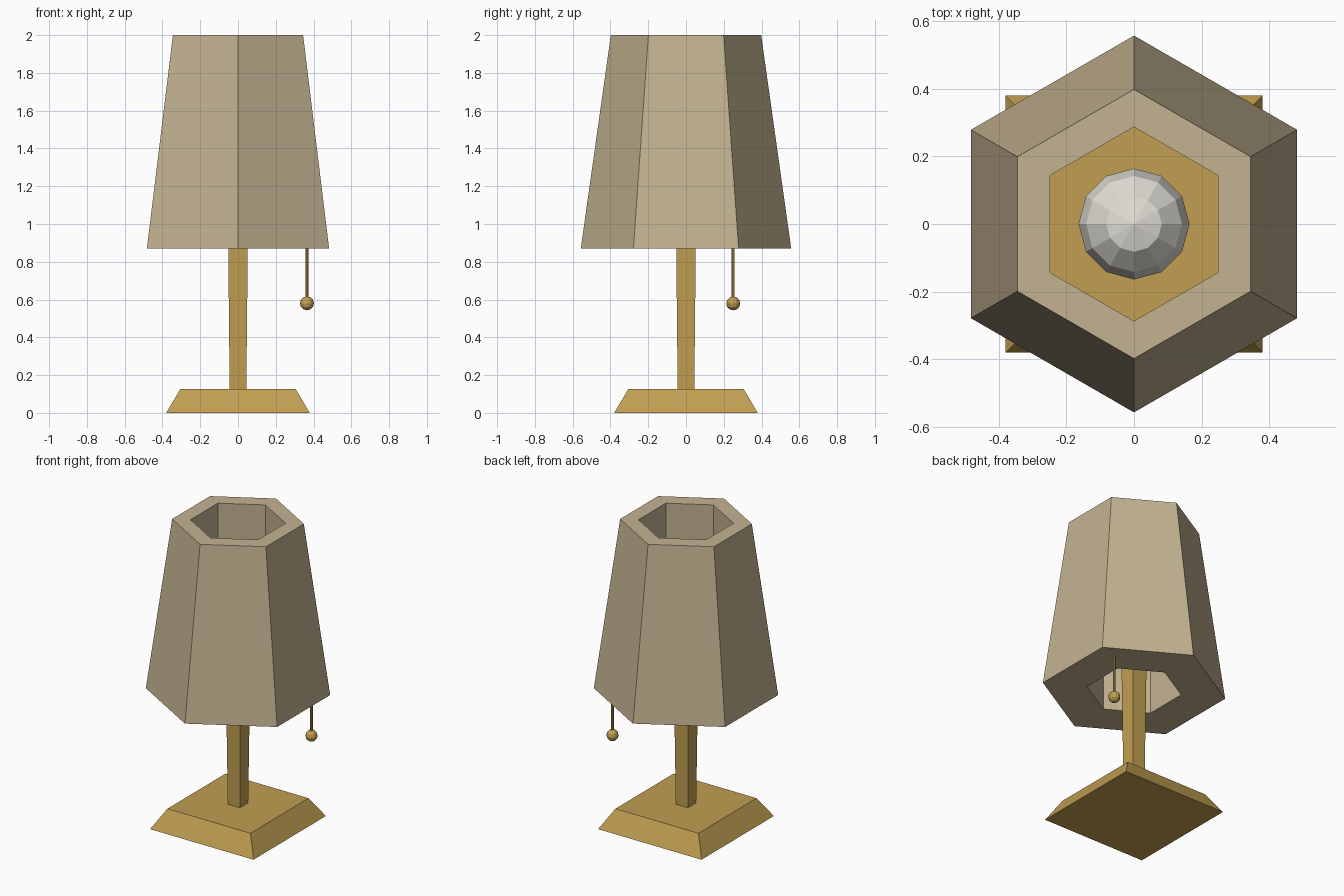
import bpy
import bmesh
from math import pi, cos, sin, sqrt

cube = bpy.data.objects.get("Cube")
if cube:
    bpy.data.objects.remove(cube, do_unlink=True)


def make_material(name, color):
    mat = bpy.data.materials.new(name)
    mat.use_nodes = True
    mat.diffuse_color = (*color, 1)
    mat.node_tree.nodes["Principled BSDF"].inputs["Base Color"].default_value = (*color, 1)
    return mat


fabric = make_material("beige shade", (0.55, 0.45, 0.285))
brass = make_material("brass", (0.53, 0.345, 0.083))
glass = make_material("white bulb", (0.74, 0.72, 0.66))


def finish(name, bm, mat):
    bmesh.ops.recalc_face_normals(bm, faces=bm.faces)
    mesh = bpy.data.meshes.new(name)
    bm.to_mesh(mesh)
    bm.free()
    mesh.materials.append(mat)
    obj = bpy.data.objects.new(name, mesh)
    bpy.context.collection.objects.link(obj)
    return obj


def loft(name, profile, sides, turn, mat, center=(0, 0), closed=False):
    """Sweep (radius, z) pairs around the vertical axis, capped or closed into a tube."""
    bm = bmesh.new()
    rings = []
    for r, z in profile:
        angles = [turn + 2 * pi * i / sides for i in range(sides)]
        rings.append([bm.verts.new((center[0] + r * cos(a), center[1] + r * sin(a), z))
                      for a in angles])
    pairs = list(zip(rings, rings[1:]))
    if closed:
        pairs.append((rings[-1], rings[0]))
    else:
        bm.faces.new(rings[0])
        bm.faces.new(rings[-1])
    for low, high in pairs:
        for i in range(sides):
            j = (i + 1) % sides
            bm.faces.new((low[i], low[j], high[j], high[i]))
    return finish(name, bm, mat)


def ball(name, radius, location, segments, rings, mat):
    bm = bmesh.new()
    bmesh.ops.create_uvsphere(bm, u_segments=segments, v_segments=rings, radius=radius)
    bmesh.ops.translate(bm, verts=bm.verts, vec=location)
    return finish(name, bm, mat)


# Square base and slightly flared square post
R2 = sqrt(2)
loft("base", [(0.38 * R2, 0), (0.305 * R2, 0.127)], 4, pi / 4, brass)
loft("post", [(0.044 * R2, 0.12), (0.056 * R2, 1.3)], 4, pi / 4, brass)

# Thick hexagonal shade with a straight hexagonal hole
loft("shade", [(0.557, 0.87), (0.398, 2.0), (0.287, 2.0), (0.287, 0.87)],
     6, pi / 2, fabric, closed=True)

# Faceted bulb on top of the post
ball("bulb", 0.164, (0, 0, 1.42), 12, 6, glass)

# Pull cord and its end knob
PULL = (0.365, 0.25)
loft("pull_cord", [(0.008, 0.58), (0.008, 0.9)], 8, 0, brass, center=PULL)
ball("pull_knob", 0.037, (*PULL, 0.58), 12, 6, brass)
